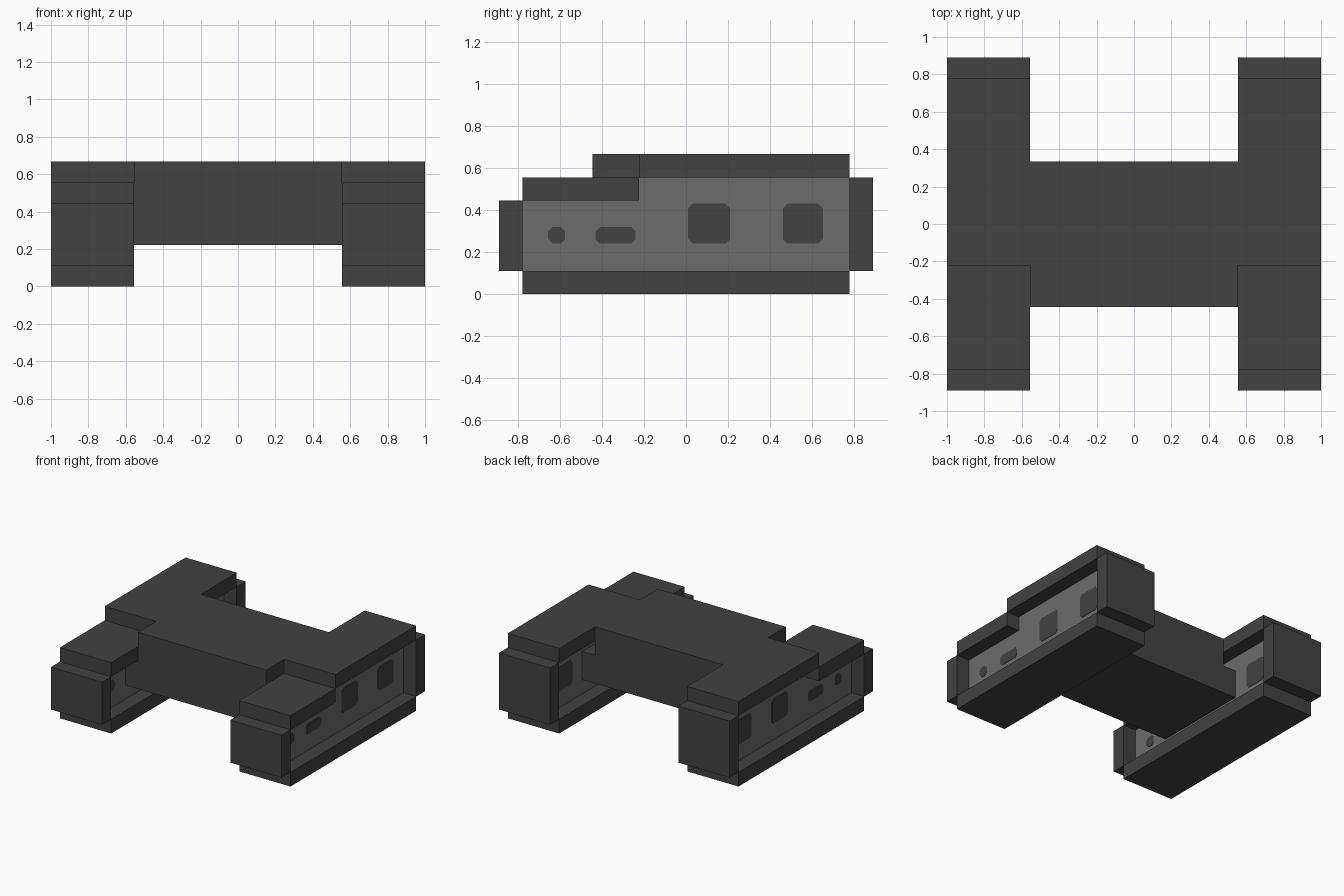
import bpy
import bmesh
from mathutils import Vector

cube = bpy.data.objects.get("Cube")
if cube:
    bpy.data.objects.remove(cube, do_unlink=True)

U = 1 / 9  # the design sits on a grid of ninths


def make_material(name, grey):
    mat = bpy.data.materials.new(name)
    mat.use_nodes = True
    colour = (grey, grey, grey, 1)
    mat.diffuse_color = colour
    bsdf = mat.node_tree.nodes["Principled BSDF"]
    bsdf.inputs["Base Color"].default_value = colour
    bsdf.inputs["Roughness"].default_value = 0.8
    return mat


DARK = make_material("dark grey", 0.054)
LIGHT = make_material("mid grey", 0.15)


def extrude(name, points, direction, mat):
    """Solid made by sweeping a flat outline along a direction."""
    bm = bmesh.new()
    face = bm.faces.new([bm.verts.new(p) for p in points])
    out = bmesh.ops.extrude_face_region(bm, geom=[face])
    moved = [g for g in out["geom"] if isinstance(g, bmesh.types.BMVert)]
    bmesh.ops.translate(bm, verts=moved, vec=Vector(direction))
    bmesh.ops.recalc_face_normals(bm, faces=bm.faces)
    mesh = bpy.data.meshes.new(name)
    bm.to_mesh(mesh)
    bm.free()
    mesh.materials.append(mat)
    obj = bpy.data.objects.new(name, mesh)
    bpy.context.collection.objects.link(obj)
    return obj


def side_shape(name, outline, x0, x1, mat):
    """Sweep a (y, z) outline from x0 to x1."""
    return extrude(name, [(x0, y, z) for y, z in outline], (x1 - x0, 0, 0), mat)


def box(name, x, y, z, mat):
    """Box from ranges given in grid units."""
    (x0, x1), (y0, y1), (z0, z1) = [(a * U, b * U) for a, b in (x, y, z)]
    outline = [(y0, z0), (y1, z0), (y1, z1), (y0, z1)]
    return side_shape(name, outline, x0, x1, mat)


def window_outline(y0, y1, z0, z1, c=0.022):
    """Rectangle with cut corners."""
    return [(y0 + c, z0), (y1 - c, z0), (y1, z0 + c), (y1, z1 - c),
            (y1 - c, z1), (y0 + c, z1), (y0, z1 - c), (y0, z0 + c)]


# Window name, outline, and whether it also shows on the inner wall
WINDOWS = [
    ("rear_window", window_outline(0.46, 0.65, 0.24, 0.43), True),
    ("middle_window", window_outline(0.01, 0.21, 0.24, 0.43), False),
    ("long_slot", window_outline(-0.43, -0.24, 0.24, 0.32), False),
    ("small_slot", window_outline(-0.655, -0.575, 0.24, 0.32), True),
]

# Central bridge: wide lower part reaches the inner walls under the side slabs
bridge = [(-6, 2), (6, 2), (6, 4), (5, 4), (5, 6), (-5, 6), (-5, 4), (-6, 4)]
extrude("bridge", [(x * U, -4 * U, z * U) for x, z in bridge], (0, 7 * U, 0), DARK)

# Side pods: recessed core wrapped in slabs and end blocks
CORE = [(-7, 1), (7, 1), (7, 5), (-2, 5), (-2, 4), (-7, 4)]
for side, s in (("left", 1), ("right", -1)):
    wide = (5 * s, 9 * s)
    box(f"{side}_bottom_slab", wide, (-7, 7), (0, 1), DARK)
    box(f"{side}_top_slab", wide, (-2, 7), (5, 6), DARK)
    box(f"{side}_step_slab", wide, (-7, -2), (4, 5), DARK)
    box(f"{side}_front_block", wide, (-8, -7), (1, 4), DARK)
    box(f"{side}_back_block", wide, (7, 8), (1, 5), DARK)
    side_shape(f"{side}_core", [(y * U, z * U) for y, z in CORE],
               6 * s * U, 8 * s * U, LIGHT)
    # Window plates on the outer and inner walls
    for name, outline, inner in WINDOWS:
        x = 8 * s * U
        side_shape(f"{side}_outer_{name}", outline, x, x + 0.003 * s, DARK)
        if inner:
            x = 6 * s * U
            side_shape(f"{side}_inner_{name}", outline, x, x - 0.003 * s, DARK)
